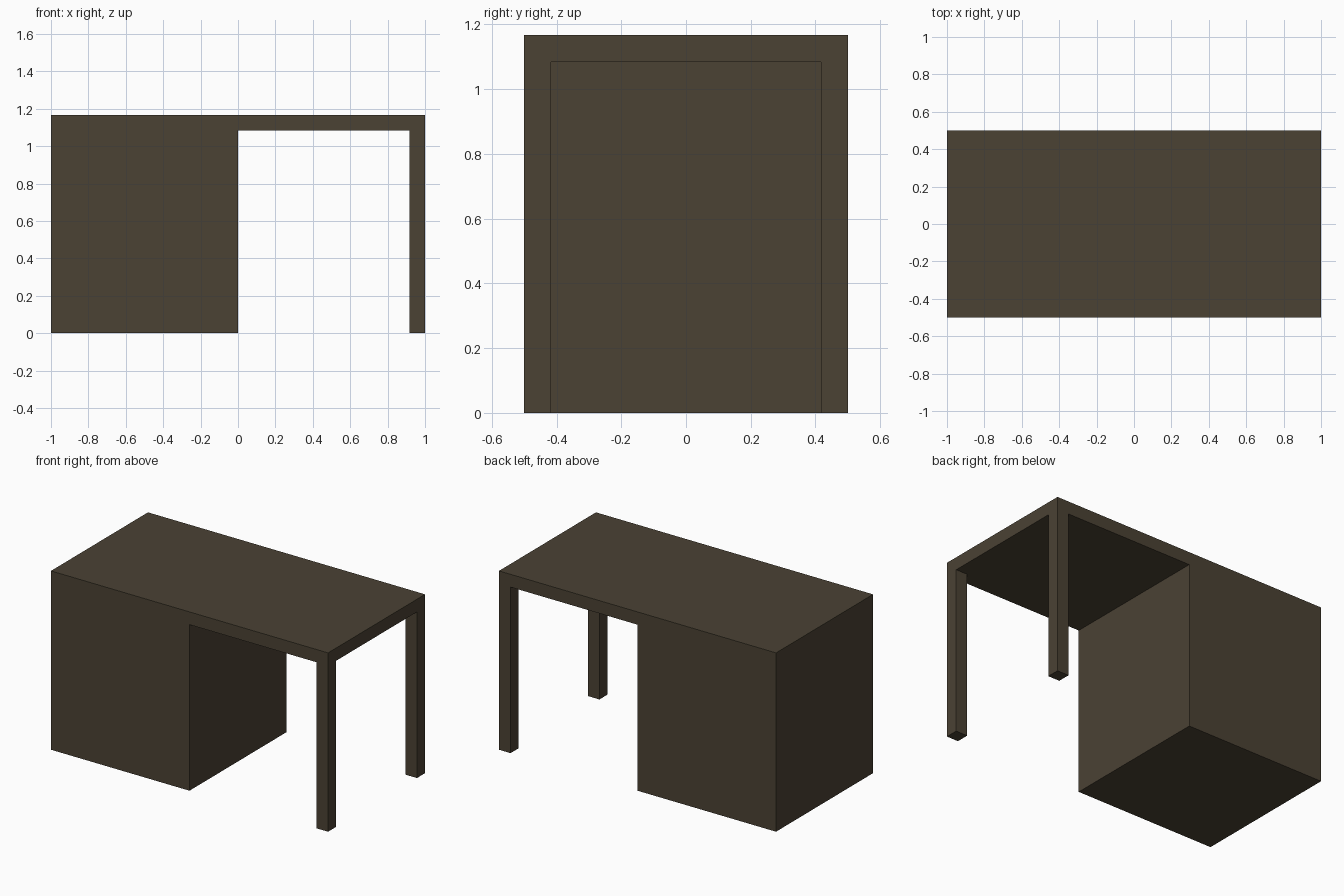
import bpy

if "Cube" in bpy.data.objects:
    bpy.data.objects.remove(bpy.data.objects["Cube"])

wood = bpy.data.materials.new("dark_wood")
wood.diffuse_color = (0.07, 0.054, 0.034, 1)
wood.use_nodes = True
wood.node_tree.nodes["Principled BSDF"].inputs["Base Color"].default_value = wood.diffuse_color

T = 1 / 12          # board and leg thickness
H = 14 / 12         # full height


def box(name, lo, hi):
    """Flat-shaded box between two corners."""
    centre = [(a + b) / 2 for a, b in zip(lo, hi)]
    bpy.ops.mesh.primitive_cube_add(size=1, location=centre)
    ob = bpy.context.object
    ob.name = name
    ob.scale = [b - a for a, b in zip(lo, hi)]
    bpy.ops.object.transform_apply(location=False, rotation=False, scale=True)
    ob.data.materials.append(wood)
    return ob


# Table top and the solid cabinet filling the left half
box("desk_top", (-1, -0.5, H - T), (1, 0.5, H))
box("cabinet", (-1, -0.5, 0), (0, 0.5, H - T))

# Two square legs at the right corners
for name, y in (("front_leg", -0.5), ("back_leg", 0.5 - T)):
    box(name, (1 - T, y, 0), (1, y + T, H - T))
